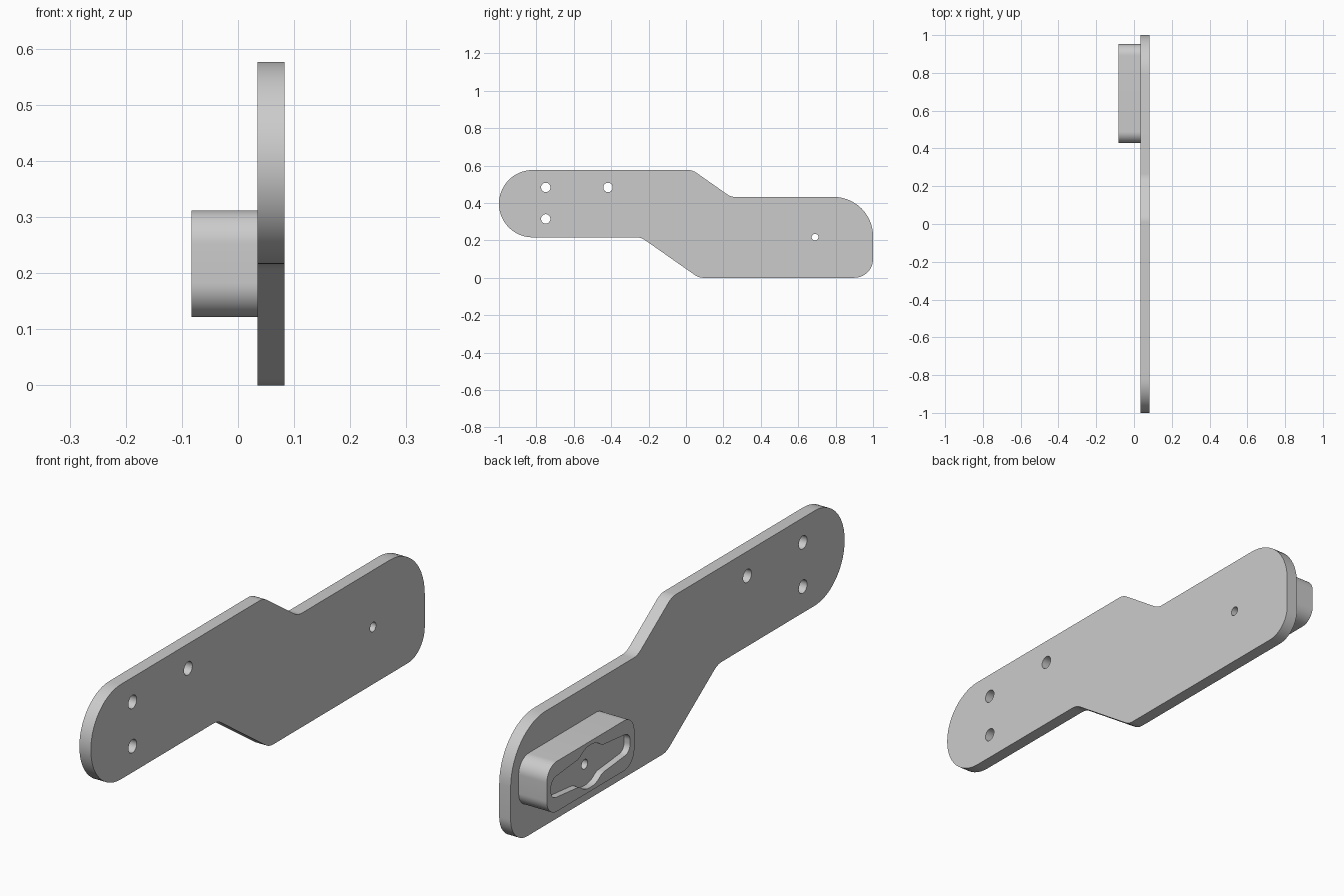
import bpy
import bmesh
from math import sin, tan, cos, tau
from mathutils import Vector

cube = bpy.data.objects.get("Cube")
if cube:
    bpy.data.objects.remove(cube, do_unlink=True)

grey = bpy.data.materials.new("plain_grey")
grey.use_nodes = True
grey.diffuse_color = (0.6, 0.6, 0.6, 1)
grey.node_tree.nodes["Principled BSDF"].inputs["Base Color"].default_value = (0.6, 0.6, 0.6, 1)


def rounded(corners, steps=14):
    """Outline from (y, z, radius) corners, each replaced by a tangent arc."""
    pts = [Vector(c[:2]) for c in corners]
    out = []
    for i, p in enumerate(pts):
        r = corners[i][2]
        u = (pts[i - 1] - p).normalized()
        v = (pts[(i + 1) % len(pts)] - p).normalized()
        half = u.angle(v) / 2
        centre = p + (u + v).normalized() * (r / sin(half))
        start = (p + u * (r / tan(half)) - centre).normalized()
        end = (p + v * (r / tan(half)) - centre).normalized()
        out += [centre + start.slerp(end, k / steps) * r for k in range(steps + 1)]
    return out


def circle(y, z, r, n=32):
    return [Vector((y + r * cos(tau * k / n), z + r * sin(tau * k / n))) for k in range(n)]


def prism(name, outline, x0, x1):
    """Extrude a side-on outline from x0 to x1."""
    bm = bmesh.new()
    face = bm.faces.new([bm.verts.new((x0, p.x, p.y)) for p in outline])
    side = bmesh.ops.extrude_face_region(bm, geom=[face])["geom"]
    moved = [g for g in side if isinstance(g, bmesh.types.BMVert)]
    bmesh.ops.translate(bm, verts=moved, vec=(x1 - x0, 0, 0))
    bmesh.ops.remove_doubles(bm, verts=bm.verts, dist=0.0002)
    bmesh.ops.recalc_face_normals(bm, faces=bm.faces)
    mesh = bpy.data.meshes.new(name)
    bm.to_mesh(mesh)
    bm.free()
    mesh.materials.append(grey)
    obj = bpy.data.objects.new(name, mesh)
    bpy.context.collection.objects.link(obj)
    return obj


def cut(obj, outline, x0, x1):
    """Subtract a prism and apply the result."""
    cutter = prism("cutter", outline, x0, x1)
    cutter.hide_render = True
    mod = obj.modifiers.new("cut", "BOOLEAN")
    mod.operation = "DIFFERENCE"
    mod.solver = "EXACT"
    mod.object = cutter
    bpy.context.view_layer.objects.active = obj
    bpy.ops.object.modifier_apply(modifier=mod.name)
    bpy.data.objects.remove(cutter, do_unlink=True)


BACK, MID, FACE = -0.083, 0.035, 0.083
BOSS_Y, BOSS_Z = 0.69, 0.217

# Cranked flat plate
plate = prism("arm_plate", rounded([
    (-1, 0.216, 0.18), (-0.24, 0.216, 0.08), (0.068, 0, 0.08), (1, 0, 0.1),
    (1, 0.432, 0.21), (0.24, 0.432, 0.08), (0.035, 0.576, 0.08), (-1, 0.576, 0.18)]),
    MID, FACE)

# Mounting holes and pivot hole
for y, z, r in [(-0.75, 0.483, 0.025), (-0.75, 0.315, 0.025),
                (-0.417, 0.483, 0.025), (BOSS_Y, BOSS_Z, 0.018)]:
    cut(plate, circle(y, z, r), MID - 0.1, FACE + 0.1)

# Raised boss
hy, hz = 0.262, 0.095
boss = prism("horn_boss", rounded([
    (BOSS_Y + a * hy, BOSS_Z + b * hz, 0.06)
    for a, b in [(-1, -1), (1, -1), (1, 1), (-1, 1)]]), BACK, MID)

# Two-armed pocket with a central hub, mirrored from one quarter
quarter = [(0.237, 0.037, 0.034), (0.07, 0.053, 0.05), (0.03, 0.08, 0.08)]
half = quarter + [(-y, z, r) for y, z, r in reversed(quarter)]
ring = half + [(-y, -z, r) for y, z, r in half]
pocket = rounded([(BOSS_Y + y, BOSS_Z + z, r) for y, z, r in ring])
cut(boss, pocket, BACK - 0.1, BACK + 0.025)
cut(boss, circle(BOSS_Y, BOSS_Z, 0.018), BACK - 0.1, MID + 0.1)

# Smooth the rounded walls, keep the rims sharp
for obj in (plate, boss):
    bpy.ops.object.select_all(action="DESELECT")
    obj.select_set(True)
    bpy.context.view_layer.objects.active = obj
    bpy.ops.object.shade_smooth_by_angle()
